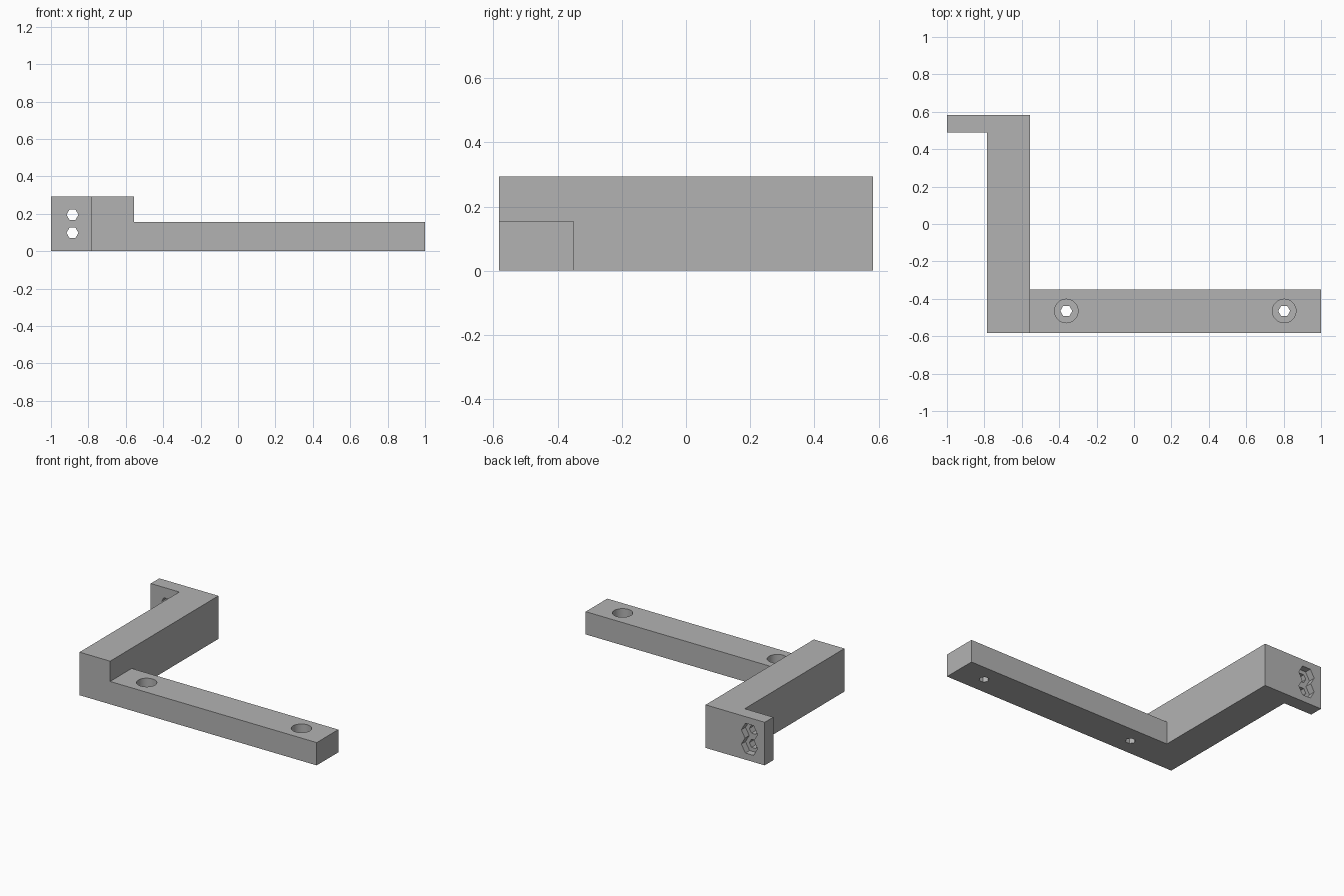
import bpy
import bmesh
import math

cube = bpy.data.objects.get("Cube")
if cube:
    bpy.data.objects.remove(cube, do_unlink=True)

grey = bpy.data.materials.new("plain_grey")
grey.use_nodes = True
colour = (0.45, 0.45, 0.45, 1)
grey.diffuse_color = colour
grey.node_tree.nodes["Principled BSDF"].inputs["Base Color"].default_value = colour


def prism(name, outline, low, high, axis="z"):
    """Extrude a 2D outline along z, or along y with the outline in x and z."""
    def place(p, d):
        return (p[0], p[1], d) if axis == "z" else (p[0], d, p[1])
    bm = bmesh.new()
    face = bm.faces.new([bm.verts.new(place(p, low)) for p in outline])
    grown = bmesh.ops.extrude_face_region(bm, geom=[face])["geom"]
    step = place((0, 0), high - low)
    moved = [g for g in grown if isinstance(g, bmesh.types.BMVert)]
    bmesh.ops.translate(bm, verts=moved, vec=step)
    bmesh.ops.recalc_face_normals(bm, faces=bm.faces)
    mesh = bpy.data.meshes.new(name)
    bm.to_mesh(mesh)
    bm.free()
    mesh.materials.append(grey)
    obj = bpy.data.objects.new(name, mesh)
    bpy.context.collection.objects.link(obj)
    return obj


def ring(x, v, radius, sides):
    turn = 2 * math.pi / sides
    return [(x + radius * math.cos(i * turn), v + radius * math.sin(i * turn))
            for i in range(sides)]


def combine(target, tool, operation):
    mod = target.modifiers.new(operation.lower(), "BOOLEAN")
    mod.operation = operation
    mod.solver = "EXACT"
    mod.object = tool
    bpy.context.view_layer.objects.active = target
    bpy.ops.object.modifier_apply(modifier=mod.name)
    bpy.data.objects.remove(tool, do_unlink=True)


# Main dimensions
HALF_Y, TALL, BAR_TOP = 0.582, 0.293, 0.155
ARM_L, ARM_R = -0.785, -0.555
PLATE_Y, BAR_Y = 0.49, -0.35

# Tall arm with the mounting plate turned out at its back end
bracket = prism("bracket", [
    (ARM_L, -HALF_Y), (ARM_R, -HALF_Y), (ARM_R, HALF_Y),
    (-1, HALF_Y), (-1, PLATE_Y), (ARM_L, PLATE_Y)], 0, TALL)

# Low bar along the front, sunk into the arm
inside = ARM_R - 0.1
bar = prism("bar", [(inside, -HALF_Y), (1, -HALF_Y), (1, BAR_Y), (inside, BAR_Y)],
            0, BAR_TOP)
combine(bracket, bar, "UNION")

# Bar screw holes: hexagonal through hole with a round counterbore
for x in (-0.362, 0.803):
    combine(bracket, prism("screw_hole", ring(x, -0.465, 0.032, 6), -0.1, 0.3),
            "DIFFERENCE")
    combine(bracket, prism("counterbore", ring(x, -0.465, 0.063, 32), 0.075, 0.3),
            "DIFFERENCE")

# Plate holes: hexagonal through hole with a nut pocket at the back
for z in (0.098, 0.195):
    combine(bracket, prism("plate_hole", ring(-0.885, z, 0.032, 6), 0.4, 0.7, "y"),
            "DIFFERENCE")
    combine(bracket, prism("nut_pocket", ring(-0.885, z, 0.061, 6), 0.537, 0.7, "y"),
            "DIFFERENCE")

# Smooth the round counterbores and keep every corner sharp
bpy.ops.object.select_all(action="DESELECT")
bracket.select_set(True)
bpy.context.view_layer.objects.active = bracket
bpy.ops.object.shade_smooth_by_angle(angle=math.radians(30))
